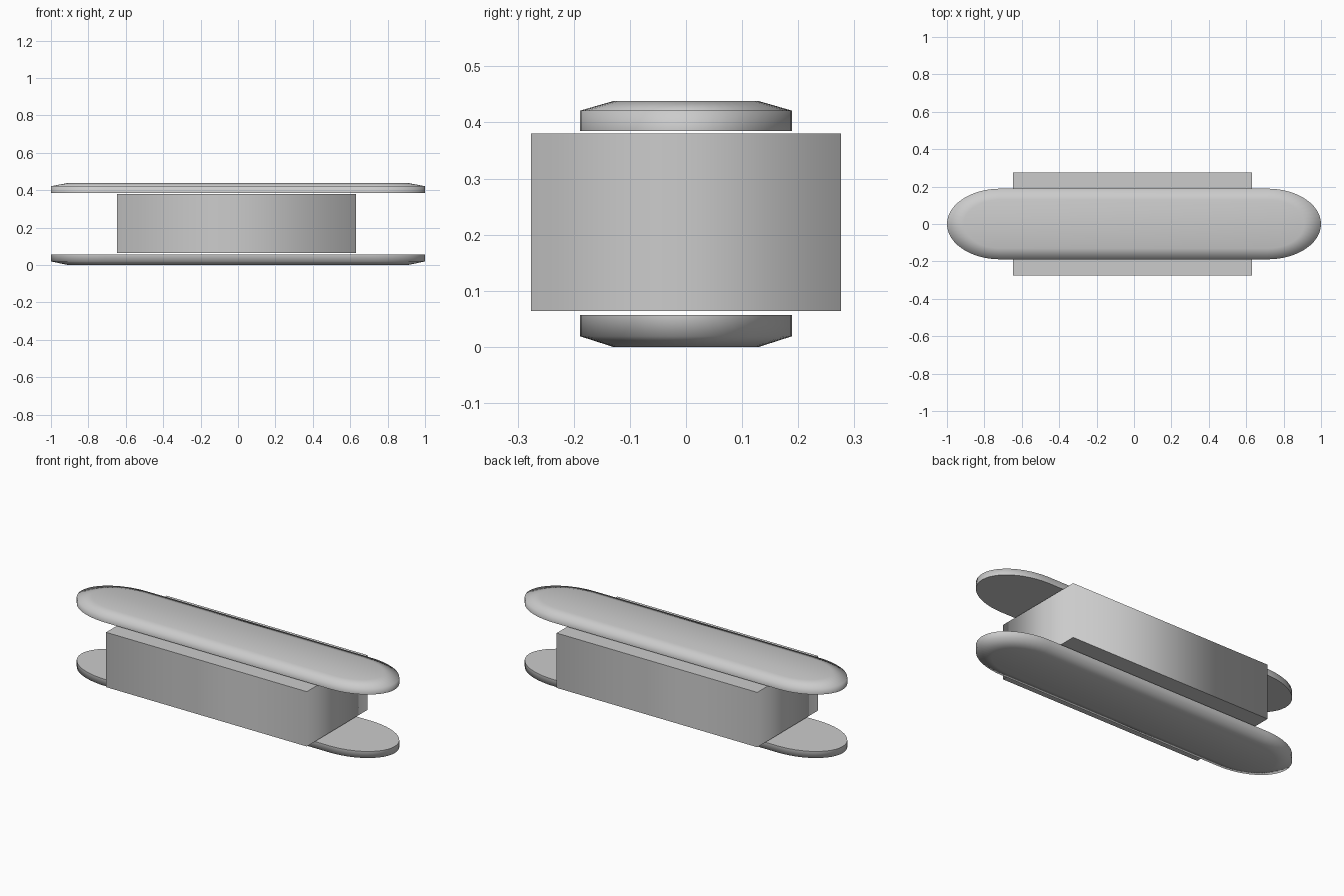
import bpy, bmesh, math

if "Cube" in bpy.data.objects:
    bpy.data.objects.remove(bpy.data.objects["Cube"])

grey = bpy.data.materials.new("light grey")
grey.diffuse_color = (0.6, 0.6, 0.6, 1)
grey.use_nodes = True
grey.node_tree.nodes["Principled BSDF"].inputs["Base Color"].default_value = grey.diffuse_color


def make_object(name, bm):
    bmesh.ops.recalc_face_normals(bm, faces=bm.faces[:])
    for f in bm.faces:
        f.smooth = True
    me = bpy.data.meshes.new(name)
    bm.to_mesh(me)
    bm.free()
    me.materials.append(grey)
    ob = bpy.data.objects.new(name, me)
    bpy.context.collection.objects.link(ob)
    return ob


def outline(length, width, straight, n=24):
    """Long slot outline with half-ellipse ends."""
    pts = []
    for side in (1, -1):
        for i in range(n + 1):
            a = -math.pi / 2 + math.pi * i / n
            pts.append((side * (straight + (length - straight) * math.cos(a)),
                        side * width * math.sin(a)))
    return pts


def plate(name, z_inner, z_edge, z_outer):
    """Round-ended plate, bevelled on its outer face."""
    bm = bmesh.new()
    rings = []
    for z, length, width in ((z_inner, 1.0, 0.189), (z_edge, 1.0, 0.189),
                             (z_outer, 0.91, 0.13)):
        rings.append([bm.verts.new((x, y, z))
                      for x, y in outline(length, width, 0.715)])
    for a, b in zip(rings, rings[1:]):
        for i in range(len(a)):
            j = (i + 1) % len(a)
            bm.faces.new((a[i], a[j], b[j], b[i]))
    bm.faces.new(rings[0])
    bm.faces.new(rings[-1])
    # crisp rim around the inner face
    for e in bm.edges:
        if all(abs(v.co.z - z_inner) < 1e-5 for v in e.verts):
            e.smooth = False
    return make_object(name, bm)


# Bevelled plates above and below the core
plate("top_plate", 0.385, 0.421, 0.438)
plate("bottom_plate", 0.057, 0.019, 0.0)

# Central block: soft shading around the sides, crisp top and bottom rims
bm = bmesh.new()
bmesh.ops.create_cube(bm, size=1)
for v in bm.verts:
    v.co = (v.co.x * 1.28 - 0.008, v.co.y * 0.552, v.co.z * 0.316 + 0.222)
for e in bm.edges:
    if abs(e.verts[0].co.z - e.verts[1].co.z) < 1e-5:
        e.smooth = False
make_object("core_block", bm)
